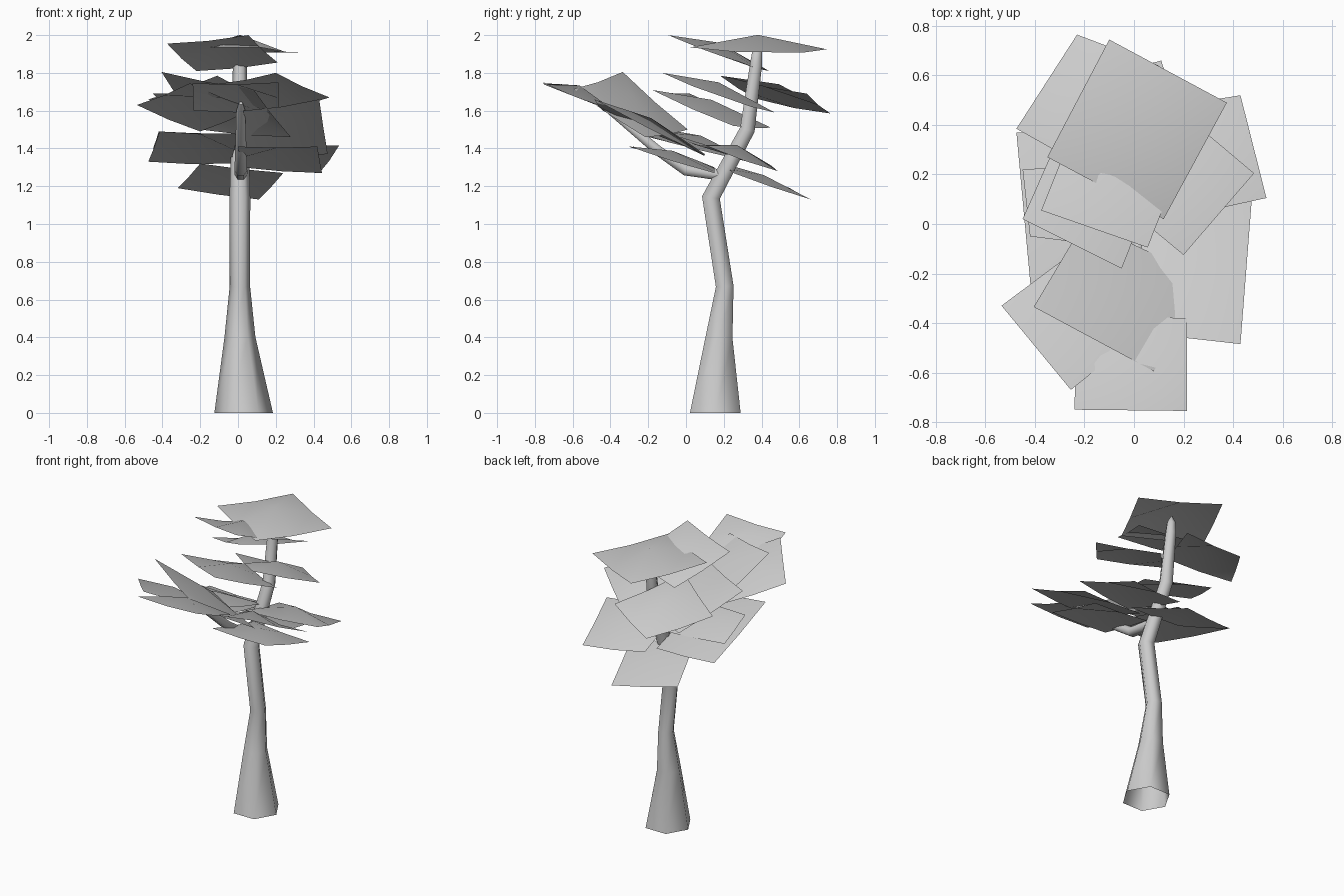
import bpy, bmesh, math
from mathutils import Vector

cube = bpy.data.objects.get("Cube")
if cube:
    bpy.data.objects.remove(cube, do_unlink=True)

grey = bpy.data.materials.new("pale_grey")
grey.use_nodes = True
grey.diffuse_color = (0.6, 0.6, 0.6, 1)
grey.node_tree.nodes["Principled BSDF"].inputs["Base Color"].default_value = (0.6, 0.6, 0.6, 1)


def finish(bm, name, angle):
    mesh = bpy.data.meshes.new(name)
    bm.to_mesh(mesh)
    bm.free()
    mesh.materials.append(grey)
    ob = bpy.data.objects.new(name, mesh)
    bpy.context.collection.objects.link(ob)
    bpy.ops.object.select_all(action="DESELECT")
    ob.select_set(True)
    bpy.context.view_layer.objects.active = ob
    bpy.ops.object.shade_smooth_by_angle(angle=math.radians(angle))


def limb(name, path, flat_base=False, sides=6):
    """Tapered tube swept through (x, y, z, radius) points, open at its base."""
    bm = bmesh.new()
    points = [Vector(p[:3]) for p in path]
    rings = []
    for i, p in enumerate(points):
        along = (points[min(i + 1, len(points) - 1)] - points[max(i - 1, 0)]).normalized()
        if flat_base and i == 0:
            along = Vector((0, 0, 1))
        across = Vector((1, 0, 0))
        across = (across - along * across.dot(along)).normalized()
        other = along.cross(across)
        ring = []
        for k in range(sides):
            a = math.tau * k / sides
            ring.append(bm.verts.new(p + path[i][3] * (across * math.cos(a) + other * math.sin(a))))
        rings.append(ring)
    for low, high in zip(rings, rings[1:]):
        for k in range(sides):
            n = (k + 1) % sides
            bm.faces.new((low[k], low[n], high[n], high[k]))
    bm.faces.new(rings[-1])
    finish(bm, name, 70)


def leaf(name, bulge, *corners):
    """Four-cornered sheet, two by two cells, centre raised and edges slightly sagging."""
    bm = bmesh.new()
    a, b, c, d = map(Vector, corners)
    grid = []
    for i in range(3):
        row = []
        for j in range(3):
            u, v = i / 2, j / 2
            p = a.lerp(b, u).lerp(d.lerp(c, u), v)
            if i == 1 and j == 1:
                p.z += bulge
            elif i == 1 or j == 1:
                p.z -= bulge * 0.15
            row.append(bm.verts.new(p))
        grid.append(row)
    for i in range(2):
        for j in range(2):
            f = bm.faces.new((grid[i][j], grid[i + 1][j], grid[i + 1][j + 1], grid[i][j + 1]))
            f.normal_update()
            if f.normal.z < 0:
                f.normal_flip()
    finish(bm, name, 60)


# Trunk with flared foot, and the forward branch
limb("trunk", [(.03, .155, 0, .155), (.01, .175, .4, .082), (.01, .205, .67, .054),
               (.01, .132, 1.14, .055), (.01, .325, 1.5, .046),
               (.01, .37, 1.84, .037), (.01, .376, 1.91, .03), (.01, .38, 1.96, .004)], True)
limb("branch", [(.015, .18, 1.26, .034), (.015, 0, 1.285, .034), (.015, -.15, 1.39, .03),
                (.015, -.4, 1.6, .024), (.015, -.46, 1.64, .01)])

# Crown leaves
leaf("crown_leaf_back", .07, (-.1, .745, 1.925), (.375, .49, 1.91), (.12, .02, 1.935), (-.35, .27, 1.955))
leaf("crown_leaf_front", .055, (.055, -.095, 2), (.21, .3, 1.855), (-.22, .44, 1.81), (-.375, .055, 1.955))

# Upper leaves
leaf("upper_leaf_back", .06, (-.23, .765, 1.585), (.1, .64, 1.69), (-.11, .18, 1.785), (-.475, .385, 1.66))
leaf("upper_leaf_left", .05, (.2, -.125, 1.8), (.485, .205, 1.67), (.17, .47, 1.59), (-.12, .14, 1.74))
leaf("upper_leaf_right", .05, (-.05, -.18, 1.71), (.12, .25, 1.52), (-.26, .45, 1.51), (-.45, .02, 1.69))

# Leaves on the forward branch
leaf("branch_leaf_tip", .06, (-.24, -.75, 1.745), (.215, -.755, 1.75), (.215, -.38, 1.6), (-.235, -.37, 1.6))
leaf("branch_leaf_right", .05, (-.535, -.33, 1.63), (-.255, -.67, 1.745), (.08, -.4, 1.61), (-.2, -.08, 1.49))
leaf("branch_leaf_top", .06, (-.405, -.335, 1.805), (.08, -.595, 1.715), (.28, -.215, 1.46), (-.2, .01, 1.5))
leaf("branch_leaf_left", .06, (.43, -.485, 1.66), (.475, .09, 1.37), (.03, .1, 1.37), (.03, -.44, 1.6))

# Lower leaves
leaf("lower_leaf_front", .04, (.42, -.3, 1.41), (.445, .15, 1.27), (.02, .15, 1.3), (0, -.28, 1.41))
leaf("lower_leaf_right", .05, (-.415, -.28, 1.49), (0, -.25, 1.48), (-.04, .38, 1.32), (-.475, .37, 1.33))
leaf("lower_leaf_middle", .03, (-.42, -.05, 1.49), (-.02, -.1, 1.48), (.01, .25, 1.38), (-.45, .22, 1.4))
leaf("lower_leaf_left", .06, (.535, .105, 1.415), (.43, .52, 1.27), (0, .45, 1.31), (.05, 0, 1.44))
leaf("lower_leaf_back", .03, (.11, .66, 1.13), (-.32, .55, 1.19), (-.2, .2, 1.32), (.24, .25, 1.27))
